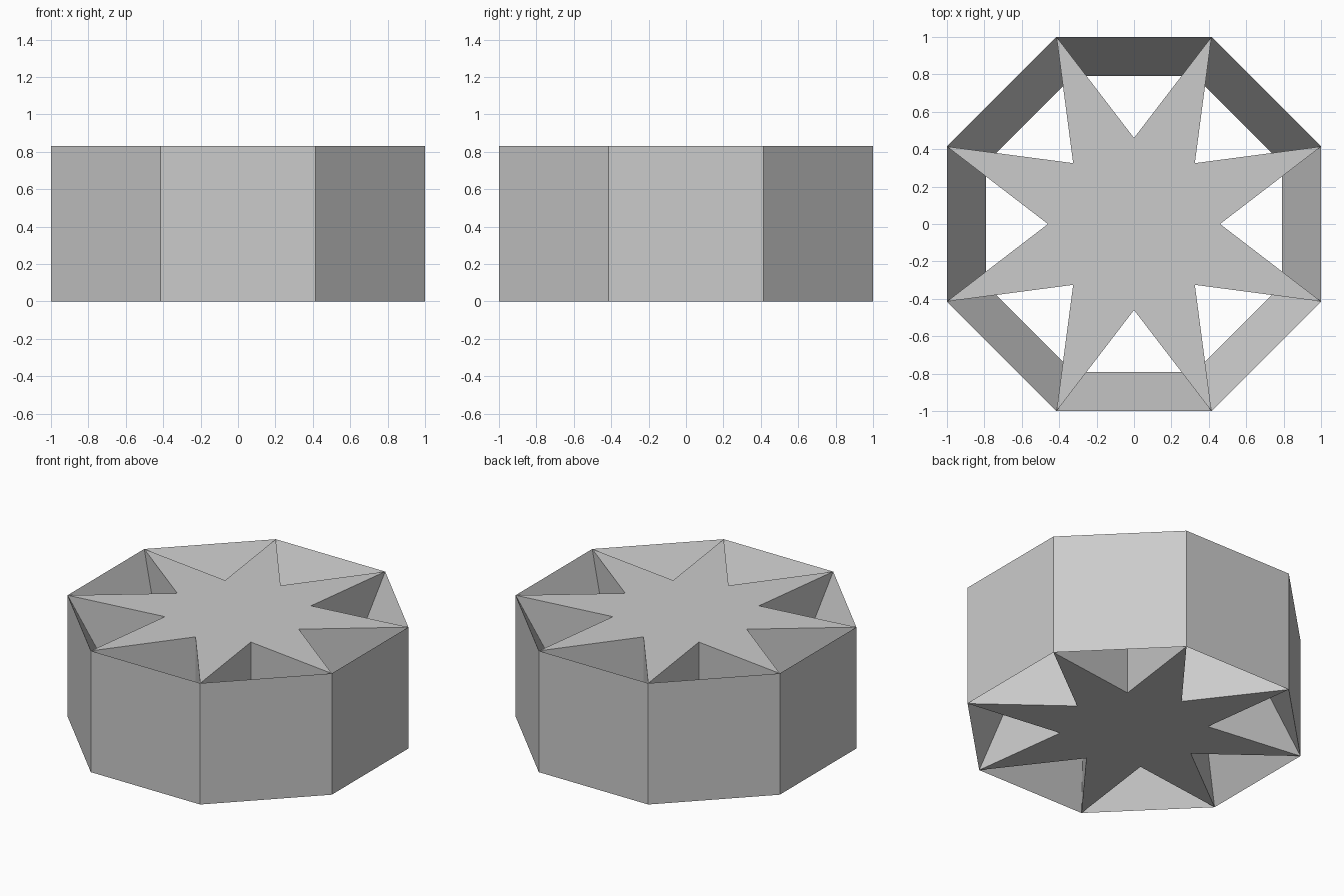
import bpy, bmesh
from math import cos, sin, pi

SIDES = 8
HEIGHT = 0.83
OUTER = 1 / cos(pi / SIDES)        # corner radius of the octagon
RIDGE = 0.79 / cos(pi / SIDES)     # corner radius of the inner ridge
NOTCH = 0.46                       # radius of the star's notches

cube = bpy.data.objects.get("Cube")
if cube:
    bpy.data.objects.remove(cube, do_unlink=True)

grey = bpy.data.materials.new("light grey")
grey.use_nodes = True
colour = (0.6, 0.6, 0.6, 1)
grey.diffuse_color = colour
grey.node_tree.nodes["Principled BSDF"].inputs["Base Color"].default_value = colour


def polar(radius, angle, z):
    return (radius * cos(angle), radius * sin(angle), z)


def finish(bm, name):
    bmesh.ops.recalc_face_normals(bm, faces=bm.faces)
    mesh = bpy.data.meshes.new(name)
    bm.to_mesh(mesh)
    bm.free()
    mesh.materials.append(grey)
    obj = bpy.data.objects.new(name, mesh)
    bpy.context.collection.objects.link(obj)


# Octagonal ring: triangular section with a flat outer wall and an inner ridge
bm = bmesh.new()
profile = [(OUTER, 0), (OUTER, HEIGHT), (RIDGE, HEIGHT / 2)]
sections = [[bm.verts.new(polar(r, (k + 0.5) * 2 * pi / SIDES, z)) for r, z in profile]
            for k in range(SIDES)]
for k in range(SIDES):
    a, b = sections[k], sections[(k + 1) % SIDES]
    for i in range(3):
        j = (i + 1) % 3
        bm.faces.new((a[i], b[i], b[j], a[j]))
finish(bm, "octagonal_ring")

# Eight-pointed star prism, its tips reaching the ring's corners
bm = bmesh.new()
outline = [bm.verts.new(polar(OUTER if k % 2 else NOTCH, k * pi / SIDES, 0))
           for k in range(2 * SIDES)]
base = bm.faces.new(outline)
top = bmesh.ops.extrude_face_region(bm, geom=[base], use_keep_orig=True)
bmesh.ops.translate(bm, vec=(0, 0, HEIGHT),
                    verts=[g for g in top["geom"] if isinstance(g, bmesh.types.BMVert)])
finish(bm, "star_prism")
